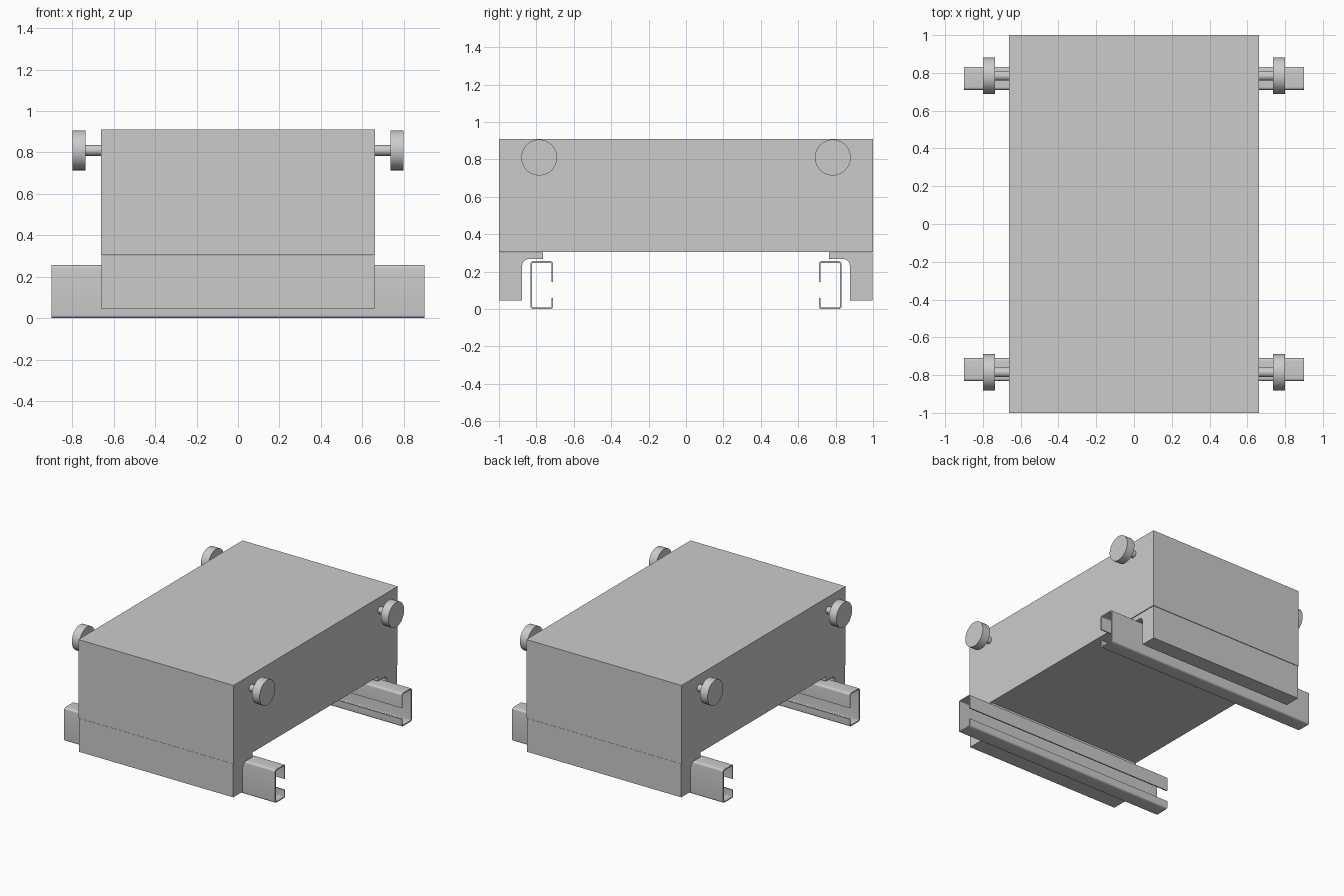
import bpy, bmesh
from math import pi
from mathutils import Vector, Matrix

if "Cube" in bpy.data.objects:
    bpy.data.objects.remove(bpy.data.objects["Cube"])


def finish(bm, name, smooth=False):
    bmesh.ops.recalc_face_normals(bm, faces=bm.faces)
    me = bpy.data.meshes.new(name)
    bm.to_mesh(me)
    bm.free()
    ob = bpy.data.objects.new(name, me)
    bpy.context.collection.objects.link(ob)
    if smooth:
        bpy.ops.object.select_all(action='DESELECT')
        ob.select_set(True)
        bpy.context.view_layer.objects.active = ob
        bpy.ops.object.shade_smooth_by_angle(angle=0.6)
    return ob


def rounded(profile, steps=6):
    """Turn (y, z, radius) right-angle corners into arcs."""
    out = []
    n = len(profile)
    for i, (y, z, r) in enumerate(profile):
        p = Vector((y, z))
        if r == 0:
            out.append(p)
            continue
        a = (Vector(profile[i - 1][:2]) - p).normalized() * r
        b = (Vector(profile[(i + 1) % n][:2]) - p).normalized() * r
        c = p + a + b
        for k in range(steps + 1):
            t = Matrix.Rotation(0, 2)
            ang = k / steps * pi / 2
            import math
            out.append(c - b * math.cos(ang) - a * math.sin(ang))
    return out


def extrude_x(name, profile, half, side):
    """Extrude a y-z profile along x; side = -1 front, 1 back (mirrored)."""
    bm = bmesh.new()
    f = bm.faces.new([bm.verts.new((-half, -side * p.x, p.y)) for p in rounded(profile)])
    ext = bmesh.ops.extrude_face_region(bm, geom=[f])
    bmesh.ops.translate(bm, vec=(2 * half, 0, 0),
                        verts=[v for v in ext['geom'] if isinstance(v, bmesh.types.BMVert)])
    return finish(bm, name, True)


def cylinder_x(name, x0, x1, y, z, r, seg=48):
    bm = bmesh.new()
    m = Matrix.Translation(((x0 + x1) / 2, y, z)) @ Matrix.Rotation(pi / 2, 4, 'Y')
    bmesh.ops.create_cone(bm, cap_ends=True, segments=seg, radius1=r, radius2=r,
                          depth=abs(x1 - x0), matrix=m)
    return finish(bm, name, True)


# Main box
bm = bmesh.new()
bmesh.ops.create_cube(bm, size=1, matrix=Matrix.Translation((0, 0, 0.6075))
                      @ Matrix.Diagonal((1.324, 2, 0.605, 1)))
finish(bm, "body")

# L-shaped mounting foot, with a filleted inner corner
foot = [(-0.998, 0.045, 0), (-0.876, 0.045, 0), (-0.876, 0.267, 0.035),
        (-0.765, 0.267, 0), (-0.765, 0.303, 0), (-0.998, 0.303, 0)]

# C-channel rail with its slot facing inward
y0, y1, top, t, ro, ri = -0.832, -0.71, 0.256, 0.009, 0.015, 0.006
rail = [(y1, 0.145, 0), (y1, top, ro), (y0, top, ro), (y0, 0, ro), (y1, 0, ro),
        (y1, 0.06, 0), (y1 - t, 0.06, 0), (y1 - t, t, ri), (y0 + t, t, ri),
        (y0 + t, top - t, ri), (y1 - t, top - t, ri), (y1 - t, 0.145, 0)]

for side, end in ((-1, "front"), (1, "back")):
    extrude_x(end + "_foot", foot, 0.658, side)
    extrude_x(end + "_rail", rail, 0.9, side)
    # Knobs on stems at the upper corners
    for s, lr in ((-1, "left"), (1, "right")):
        cylinder_x(f"{end}_{lr}_stem", s * 0.65, s * 0.74, side * 0.785, 0.81, 0.026, 32)
        cylinder_x(f"{end}_{lr}_knob", s * 0.736, s * 0.8, side * 0.785, 0.81, 0.096)
